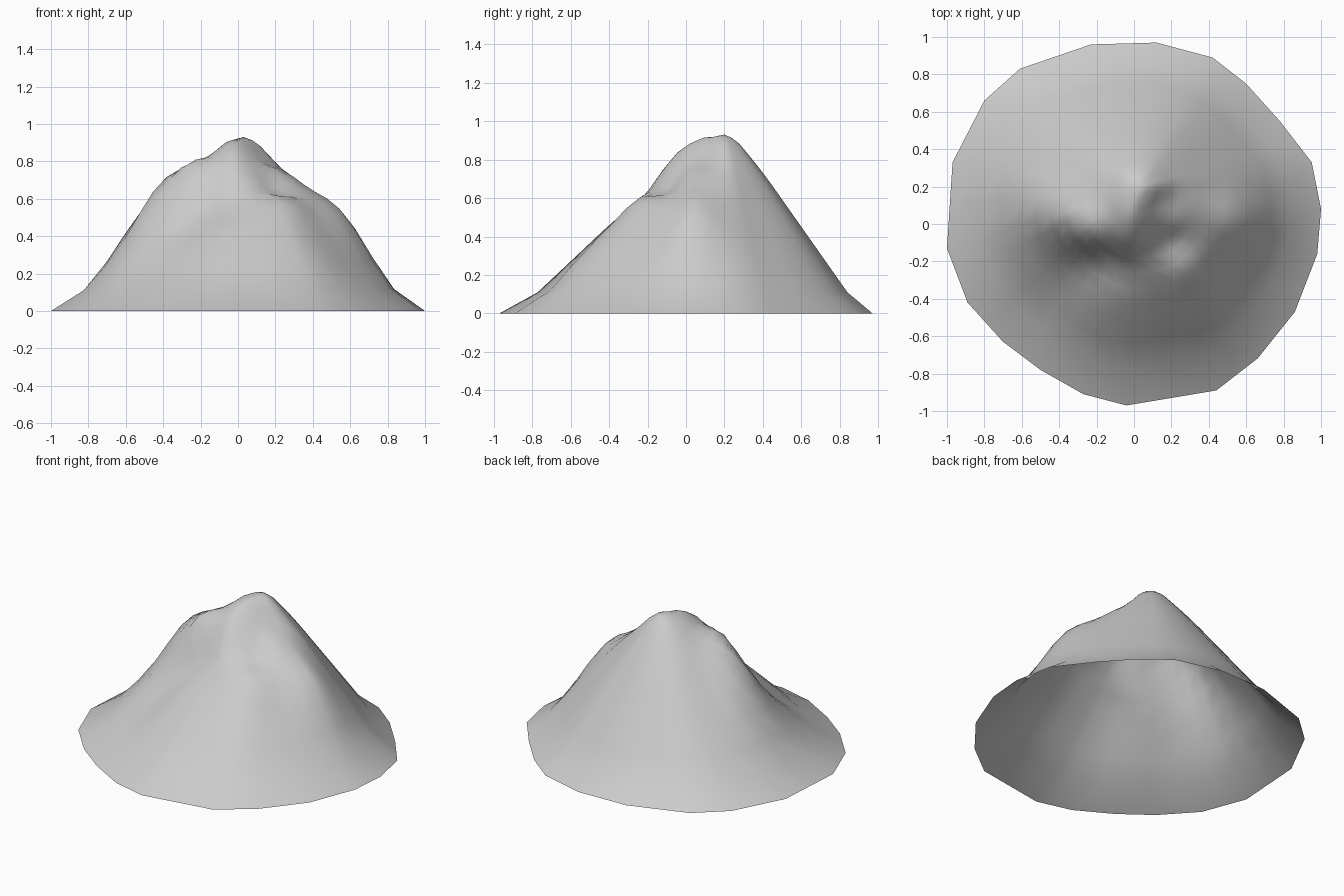
import bpy
import bmesh
from math import cos, sin, exp, radians
from mathutils import Vector

default_cube = bpy.data.objects.get("Cube")
if default_cube:
    bpy.data.objects.remove(default_cube, do_unlink=True)

# Foot outline, counter-clockwise, and the summit above it
OUTLINE = [
    (1, .08), (.95, .33), (.78, .55), (.6, .75), (.42, .89),
    (.12, .97), (-.23, .96), (-.61, .83), (-.8, .66), (-.97, .33),
    (-1, -.13), (-.89, -.42), (-.7, -.63), (-.5, -.78), (-.27, -.91),
    (-.04, -.97), (.44, -.89), (.66, -.72), (.86, -.47), (.98, -.16),
]
SUMMIT = Vector((.03, .2))

# Slope profile: (fraction of the way from summit to foot, height)
PROFILE = [(0, .93), (.08, .9), (.19, .8), (.3, .69), (.83, .11), (1, 0)]

# Landforms: x, y, rise, length, width, heading in degrees
LANDFORMS = [
    (-.42, .06, .14, .26, .15, 152),   # left ridge
    (-.23, -.05, .05, .1, .08, 120),   # left shoulder knob
    (.56, .02, .12, .18, .17, 0),      # right shoulder
    (-.04, -.02, .06, .15, .11, 80),   # crest below the summit
    (.15, .1, -.05, .12, .07, 40),     # gully beside the summit
    (.18, -.1, -.07, .11, .08, 20),    # hollow behind the ledge
    (.3, -.23, .04, .12, .08, 40),     # front ledge
    (.36, -.45, .04, .3, .2, -60),     # front right spur
    (-.14, -.22, -.06, .18, .08, -10), # foot of the front cliff
    (-.36, -.32, -.05, .22, .14, 225), # front left valley
]


def slope_height(t):
    for (t0, z0), (t1, z1) in zip(PROFILE, PROFILE[1:]):
        if t <= t1:
            return z0 + (z1 - z0) * (t - t0) / (t1 - t0)
    return 0


def landform_height(point, landform):
    x, y, rise, length, width, heading = landform
    angle = radians(heading)
    dx, dy = point.x - x, point.y - y
    along = (dx * cos(angle) + dy * sin(angle)) / length
    across = (dy * cos(angle) - dx * sin(angle)) / width
    return rise * exp(-(along * along + across * across))


def terrain_point(foot, t):
    point = SUMMIT.lerp(foot, t)
    fade = min(1, t * 10, (1 - t) * 4)
    relief = sum(landform_height(point, form) for form in LANDFORMS)
    return (point.x, point.y, max(0, slope_height(t) + fade * relief))


# Foot points with one midpoint on each straight edge
feet = []
for start, end in zip(OUTLINE, OUTLINE[1:] + OUTLINE[:1]):
    a, b = Vector(start), Vector(end)
    feet += [a, a.lerp(b, .5)]

# Open shell: rings of vertices from the summit to the foot
bm = bmesh.new()
summit = bm.verts.new(terrain_point(SUMMIT, 0))
steps = [.05, .1, .16, .22, .28, .34, .4, .47, .54, .62, .72, .83, 1]
rings = [[bm.verts.new(terrain_point(foot, t)) for foot in feet] for t in steps]
count = len(feet)
for i in range(count):
    j = (i + 1) % count
    bm.faces.new((summit, rings[0][i], rings[0][j]))
    for inner, outer in zip(rings, rings[1:]):
        bm.faces.new((inner[i], outer[i], outer[j], inner[j]))
for face in bm.faces:
    face.smooth = True

mesh = bpy.data.meshes.new("mountain")
bm.to_mesh(mesh)
bm.free()
mountain = bpy.data.objects.new("mountain", mesh)
bpy.context.collection.objects.link(mountain)

# Plain grey rock
rock = bpy.data.materials.new("grey rock")
rock.use_nodes = True
colour = (.6, .6, .6, 1)
rock.diffuse_color = colour
rock.node_tree.nodes["Principled BSDF"].inputs["Base Color"].default_value = colour
mesh.materials.append(rock)
